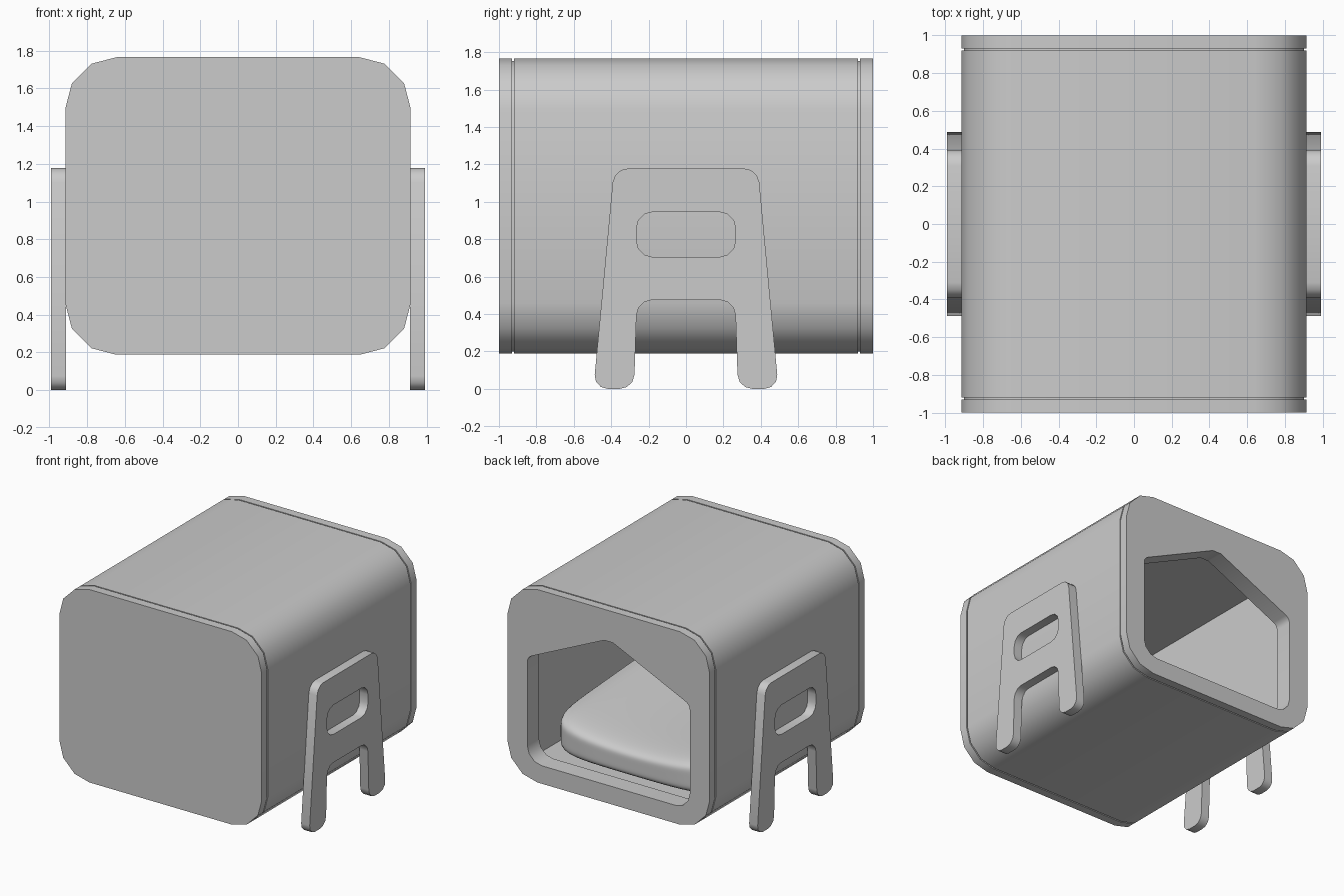
import bpy, bmesh, math
from mathutils import Vector

if "Cube" in bpy.data.objects:
    bpy.data.objects.remove(bpy.data.objects["Cube"])

grey = bpy.data.materials.new("light grey")
grey.diffuse_color = (0.6, 0.6, 0.6, 1)
grey.use_nodes = True
grey.node_tree.nodes["Principled BSDF"].inputs["Base Color"].default_value = grey.diffuse_color


def finish(name, bm, angle=35):
    bmesh.ops.recalc_face_normals(bm, faces=bm.faces[:])
    me = bpy.data.meshes.new(name)
    bm.to_mesh(me)
    bm.free()
    ob = bpy.data.objects.new(name, me)
    bpy.context.collection.objects.link(ob)
    me.materials.append(grey)
    bpy.ops.object.select_all(action='DESELECT')
    ob.select_set(True)
    bpy.context.view_layer.objects.active = ob
    bpy.ops.object.shade_smooth_by_angle(angle=math.radians(angle))
    return ob


def rounded(corners, seg=3):
    """Outline from (u, v, tangent length) corners, each turned into an arc."""
    out, n = [], len(corners)
    for i, (u, v, t) in enumerate(corners):
        p = Vector((u, v))
        if t == 0:
            out.append(p)
            continue
        d0 = (Vector(corners[i - 1][:2]) - p).normalized()
        d1 = (Vector(corners[(i + 1) % n][:2]) - p).normalized()
        w = math.sin(d0.angle(d1) / 2)
        a, b = p + d0 * t, p + d1 * t
        for k in range(seg + 1):
            s = k / seg
            c0, c1, c2 = (1 - s) ** 2, 2 * s * (1 - s) * w, s * s
            out.append((a * c0 + p * c1 + b * c2) / (c0 + c1 + c2))
    return out


def mirrored(half):
    """Closes a right-hand half outline with its mirror image."""
    return half + [(-u, v, t) for u, v, t in reversed(half)]


def plate(name, loops, axis, lo, hi):
    """Fills the outlines (first outer, then holes) and extrudes along x or y."""
    bm = bmesh.new()
    edges = []
    for loop in loops:
        vs = [bm.verts.new((lo, u, v) if axis == 'x' else (u, lo, v)) for u, v in loop]
        edges += [bm.edges.new((vs[i - 1], vs[i])) for i in range(len(vs))]
    normal = (1, 0, 0) if axis == 'x' else (0, 1, 0)
    bmesh.ops.triangle_fill(bm, edges=edges, use_beauty=True, normal=normal)
    ext = bmesh.ops.extrude_face_region(bm, geom=bm.faces[:])
    moved = [g for g in ext['geom'] if isinstance(g, bmesh.types.BMVert)]
    bmesh.ops.translate(bm, verts=moved, vec=Vector(normal) * (hi - lo))
    return finish(name, bm)


# Outlines of the house
outer = rounded(mirrored([(0.915, 0.188, 0.27), (0.915, 1.765, 0.27)]))
seam = [Vector((u * 0.985, 0.9765 + (v - 0.9765) * 0.985)) for u, v in outer]
room = rounded(mirrored([(0.82, 0.275, 0), (0.82, 1.67, 0)]))
door = rounded(mirrored([(0.735, 0.335, 0.13), (0.735, 1.19, 0.04), (0.04, 1.512, 0)]))

# House shell, end panels and the recessed seams between them
plate("shell", [outer, room], 'y', -0.92, 0.92)
plate("closed_panel", [outer], 'y', -1.0, -0.93)
plate("closed_panel_seam", [seam], 'y', -0.94, -0.85)
plate("entrance_panel", [outer, door], 'y', 0.93, 1.0)
plate("entrance_panel_seam", [seam, door], 'y', 0.85, 0.94)

# A-shaped side legs
leg = rounded(mirrored([(0.262, 0.475, 0.08), (0.278, 0, 0.075),
                        (0.495, 0, 0.075), (0.385, 1.178, 0.075)]))
slot = rounded(mirrored([(0.265, 0.705, 0.085), (0.265, 0.945, 0.085)]))
plate("right_leg", [leg, slot], 'x', 0.913, 0.99)
plate("left_leg", [leg, slot], 'x', -0.99, -0.913)

# Soft cushion, higher at the sides and towards the closed end
bm = bmesh.new()
bmesh.ops.create_cube(bm, size=2)
bmesh.ops.subdivide_edges(bm, edges=bm.edges[:], cuts=19, use_grid_fill=True)
for v in bm.verts:
    a, b, c = v.co / sum(abs(k) ** 6 for k in v.co) ** (1 / 6)
    h = 0.25 + 0.08 * a * a + 0.06 * (1 - b)
    v.co = (0.77 * a, -0.06 + 0.78 * b, 0.27 + h * (c + 1) / 2)
finish("cushion", bm, 60)
